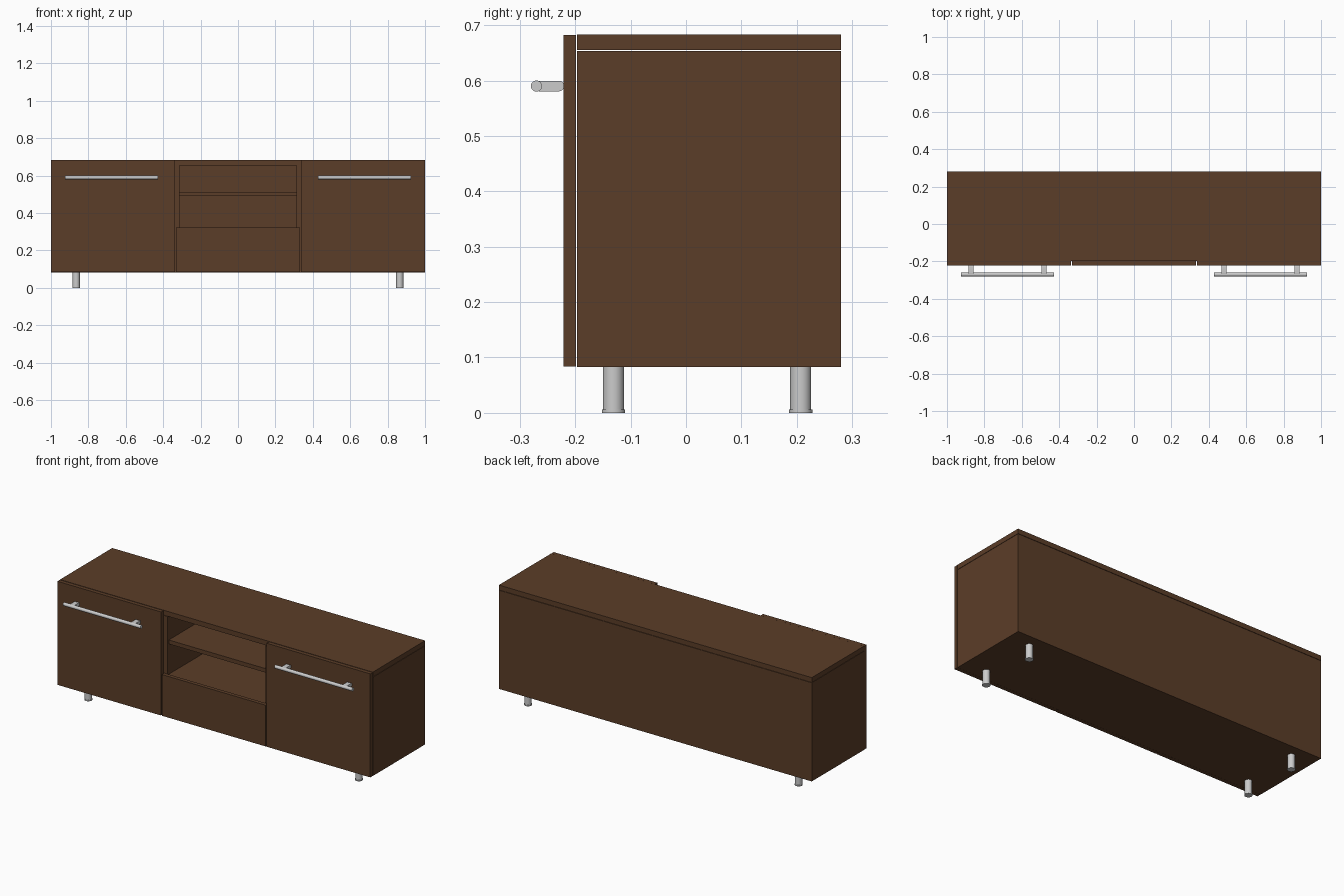
import bpy, bmesh, math

if "Cube" in bpy.data.objects:
    bpy.data.objects.remove(bpy.data.objects["Cube"])

wood = bpy.data.materials.new("dark_wood")
wood.diffuse_color = (0.105, 0.047, 0.021, 1)
wood.use_nodes = True
wood.node_tree.nodes["Principled BSDF"].inputs["Base Color"].default_value = wood.diffuse_color


def panel(name, x, y, z):
    """Wooden board given by its (min, max) extents on each axis."""
    bm = bmesh.new()
    bmesh.ops.create_cube(bm, size=1)
    for v in bm.verts:
        for i, (lo, hi) in enumerate((x, y, z)):
            v.co[i] = lo if v.co[i] < 0 else hi
    me = bpy.data.meshes.new(name)
    bm.to_mesh(me)
    bm.free()
    ob = bpy.data.objects.new(name, me)
    me.materials.append(wood)
    bpy.context.collection.objects.link(ob)
    return ob


def rod(name, r, length, loc, rot=(0, 0, 0)):
    bpy.ops.mesh.primitive_cylinder_add(vertices=32, radius=r, depth=length,
                                        location=loc, rotation=rot)
    bpy.context.object.name = name
    bpy.ops.object.shade_smooth_by_angle()


def bracket(name, x, y0, y1, z, r, width):
    """Round-ended block joining the handle bar to the door."""
    n = 12
    prof = []
    for cy, start in ((y1 - r, -math.pi / 2), (y0 + r, math.pi / 2)):
        for i in range(n + 1):
            a = start + math.pi * i / n
            prof.append((cy + r * math.cos(a), z + r * math.sin(a)))
    bm = bmesh.new()
    face = bm.faces.new([bm.verts.new((x - width / 2, y, zz)) for y, zz in prof])
    ext = bmesh.ops.extrude_face_region(bm, geom=[face])
    for v in ext["geom"]:
        if isinstance(v, bmesh.types.BMVert):
            v.co.x += width
    bmesh.ops.recalc_face_normals(bm, faces=bm.faces)
    me = bpy.data.meshes.new(name)
    bm.to_mesh(me)
    bm.free()
    ob = bpy.data.objects.new(name, me)
    bpy.context.collection.objects.link(ob)
    bpy.context.view_layer.objects.active = ob
    bpy.ops.object.select_all(action='DESELECT')
    ob.select_set(True)
    bpy.ops.object.shade_smooth_by_angle()


T = 0.028                      # board thickness
FRONT, BACK = -0.197, 0.28     # carcass depth
WALL = (0.112, 0.653)          # wall height

# Carcass
panel("top_panel", (-1, 1), (FRONT, BACK), (0.655, 0.683))
panel("bottom_panel", (-1, 1), (FRONT, BACK), (0.083, 0.112))
panel("back_panel", (-1 + T, 1 - T), (BACK - 0.02, BACK), WALL)

# Open centre bay with drawer below
panel("middle_shelf", (-0.313, 0.313), (-0.185, BACK - 0.02), (0.49, 0.513))
panel("bay_floor", (-0.313, 0.313), (FRONT, BACK - 0.02), (0.287, 0.315))
panel("drawer_front", (-0.332, 0.332), (-0.221, -0.199), (0.084, 0.322))

for s, side in ((-1, "left"), (1, "right")):
    def span(a, b):
        return tuple(sorted((s * a, s * b)))

    panel(side + "_side_panel", span(1 - T, 1), (FRONT, BACK), WALL)
    panel(side + "_divider", span(0.313, 0.341), (FRONT, BACK - 0.02), WALL)
    panel(side + "_door", span(0.338, 1), (-0.221, -0.199), (0.084, 0.682))

    # Bar handle
    rod(side + "_handle_bar", 0.01, 0.496, (s * 0.676, -0.27, 0.59),
        (0, math.pi / 2, 0))
    for x, end in ((0.481, "inner"), (0.871, "outer")):
        bracket(f"{side}_{end}_handle_bracket", s * x, -0.274, -0.22, 0.59,
                0.0095, 0.028)

    # Legs with slightly wider feet
    for y, pos in ((-0.131, "front"), (0.207, "back")):
        rod(f"{side}_{pos}_leg", 0.019, 0.078, (s * 0.865, y, 0.045))
        rod(f"{side}_{pos}_foot", 0.021, 0.006, (s * 0.865, y, 0.003))
